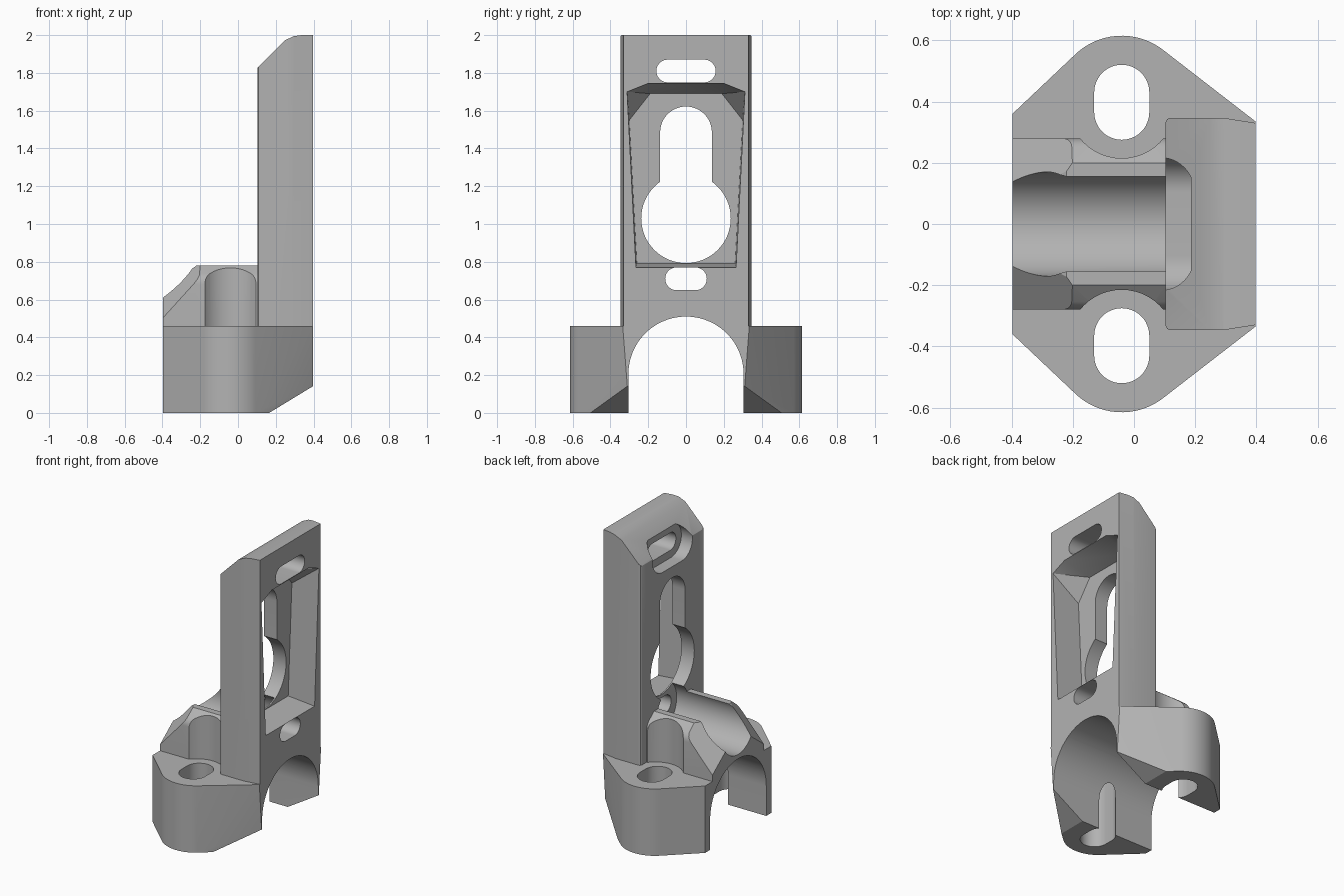
import bpy, bmesh, math
from mathutils import Vector

old = bpy.data.objects.get("Cube")
if old:
    bpy.data.objects.remove(old, do_unlink=True)

grey = bpy.data.materials.new("plain grey")
grey.use_nodes = True
colour = (0.45, 0.45, 0.45, 1)
grey.diffuse_color = colour
grey.node_tree.nodes["Principled BSDF"].inputs["Base Color"].default_value = colour


def hull_mesh(points):
    bm = bmesh.new()
    for p in points:
        bm.verts.new(p)
    bmesh.ops.remove_doubles(bm, verts=bm.verts[:], dist=0.0005)
    bmesh.ops.convex_hull(bm, input=bm.verts[:])
    bmesh.ops.delete(bm, geom=[v for v in bm.verts if not v.link_faces], context='VERTS')
    bmesh.ops.dissolve_limit(bm, angle_limit=0.01, verts=bm.verts[:], edges=bm.edges[:])
    bmesh.ops.recalc_face_normals(bm, faces=bm.faces[:])
    return bm


def solid(name, points, planes=()):
    """Convex solid through the points, trimmed by (point, outward normal) planes."""
    bm = hull_mesh(points)
    for co, no in planes:
        bmesh.ops.bisect_plane(bm, geom=bm.verts[:] + bm.edges[:] + bm.faces[:],
                               plane_co=co, plane_no=Vector(no).normalized(), clear_outer=True)
        points = [v.co.copy() for v in bm.verts]
        bm.free()
        bm = hull_mesh(points)
    mesh = bpy.data.meshes.new(name)
    bm.to_mesh(mesh)
    bm.free()
    mesh.materials.append(grey)
    obj = bpy.data.objects.new(name, mesh)
    bpy.context.collection.objects.link(obj)
    return obj


def prism(profile, axis, lo, hi):
    place = {"x": lambda a, b, d: (d, a, b), "z": lambda a, b, d: (a, b, d)}[axis]
    return [place(a, b, d) for d in (lo, hi) for a, b in profile]


def arc(cx, cy, r, start, end, steps=16):
    angles = [math.radians(start + (end - start) * i / steps) for i in range(steps + 1)]
    return [(cx + r * math.cos(t), cy + r * math.sin(t)) for t in angles]


def capsule(c1, c2, r):
    return arc(*c1, r, 0, 360, 48) + arc(*c2, r, 0, 360, 48)


def mirror(profile, axis):
    flip = (-1, 1) if axis == 0 else (1, -1)
    return profile + [(a * flip[0], b * flip[1]) for a, b in profile]


def combine(target, other, operation):
    mod = target.modifiers.new("join", 'BOOLEAN')
    mod.object, mod.operation, mod.solver = other, operation, 'EXACT'
    bpy.context.view_layer.update()
    graph = bpy.context.evaluated_depsgraph_get()
    mesh = bpy.data.meshes.new_from_object(target.evaluated_get(graph))
    target.modifiers.clear()
    target.data = mesh
    bpy.data.objects.remove(other, do_unlink=True)


X = 0.397
SLOT_X = -0.04

# Base flange with rounded ears, a drafted end and a chamfered underside
ears = [(-X, 0.36)] + arc(SLOT_X, 0.395, 0.22, 135, 53)
top = mirror(ears + [(X, 0.335)], 1)
bottom = mirror(ears + [(X, 0.30)], 1)
bracket = solid("mounting_bracket",
                [(a, b, 0.46) for a, b in top] + [(a, b, 0) for a, b in bottom],
                [((0.165, 0, 0), (0.14, 0, -0.23))])

# Saddle hump with sloped front, cut corners and screw head pockets
hump = mirror([(0.28, 0.3)] + arc(0.205, 0.68, 0.075, 0, 60, 6) + [(0.2, 0.78)], 0)
hump = [(a, min(b, 0.78)) for a, b in hump]
saddle = solid("saddle", prism(hump, "x", -X, 0.2), [
    ((-0.4, 0, 0.65), (-0.13, 0, 0.18)),
    ((-0.4, 0.28, 0.5), (-0.32, 0.22, 0.29)),
    ((-0.4, -0.28, 0.5), (-0.32, -0.22, 0.29))])
for side in (-1, 1):
    head = arc(SLOT_X, side * 0.39, 0.175, 0, 360, 48)
    combine(saddle, solid("head_pocket", prism(head, "z", 0.43, 1)), 'DIFFERENCE')

# Upright plate with a sloped, softened top
section = mirror([(0.103, 0.332), (0.108, 0.342), (0.118, 0.347), (0.29, 0.347), (X, 0.33)], 1)
upright = solid("upright", prism(section, "z", 0.43, 2), [
    ((0.10, 0, 1.825), (-0.18, 0, 0.18)),
    ((0.26, 0, 1.978), (-0.10, 0, 0.22)),
    ((0.30, 0, 1.995), (-0.04, 0, 0.30)),
    ((0.108, 0, 1.84), (-0.30, 0, 0.12))])

combine(bracket, saddle, 'UNION')
combine(bracket, upright, 'UNION')

# Tapered recess in the back of the upright
rim = mirror([(0.265, 0.77), (0.312, 1.70), (0.2, 1.745)], 0)
floor = mirror([(0.26, 0.79), (0.30, 1.55), (0.19, 1.69)], 0)
recess = prism(rim, "x", X, 0.45) + [(0.2, a, b) for a, b in floor]

# Openings through the body
cuts = [
    ("arch", prism(arc(0, 0.205, 0.305, 0, 180, 48) + [(-0.305, -0.2), (0.305, -0.2)], "x", -1, 1)),
    ("groove", prism(arc(0, 0.71, 0.17, 0, 360, 64), "x", -1, 0.19)),
    ("recess", recess),
    ("keyhole_circle", prism(arc(0, 1.03, 0.237, 0, 360, 64), "x", 0, 1)),
    ("keyhole_slot", prism(capsule((0, 1.03), (0, 1.485), 0.137), "x", 0, 1)),
    ("top_slot", prism(capsule((-0.097, 1.81), (0.097, 1.81), 0.06), "x", 0, 1)),
    ("top_counterbore", prism(capsule((-0.105, 1.81), (0.105, 1.81), 0.112), "x", 0, 0.187)),
    ("lower_slot", prism(capsule((-0.05, 0.71), (0.05, 0.71), 0.06), "x", 0, 1)),
]
for side in (-1, 1):
    ends = ((SLOT_X, side * 0.365), (SLOT_X, side * 0.43))
    cuts.append(("screw_slot", prism(capsule(*ends, 0.09), "z", -0.1, 0.6)))
for name, points in cuts:
    combine(bracket, solid(name, points), 'DIFFERENCE')

# Smooth curved walls, sharp edges
for obj in bpy.context.selected_objects:
    obj.select_set(False)
bracket.select_set(True)
bpy.context.view_layer.objects.active = bracket
bpy.ops.object.shade_smooth_by_angle(angle=math.radians(25))
